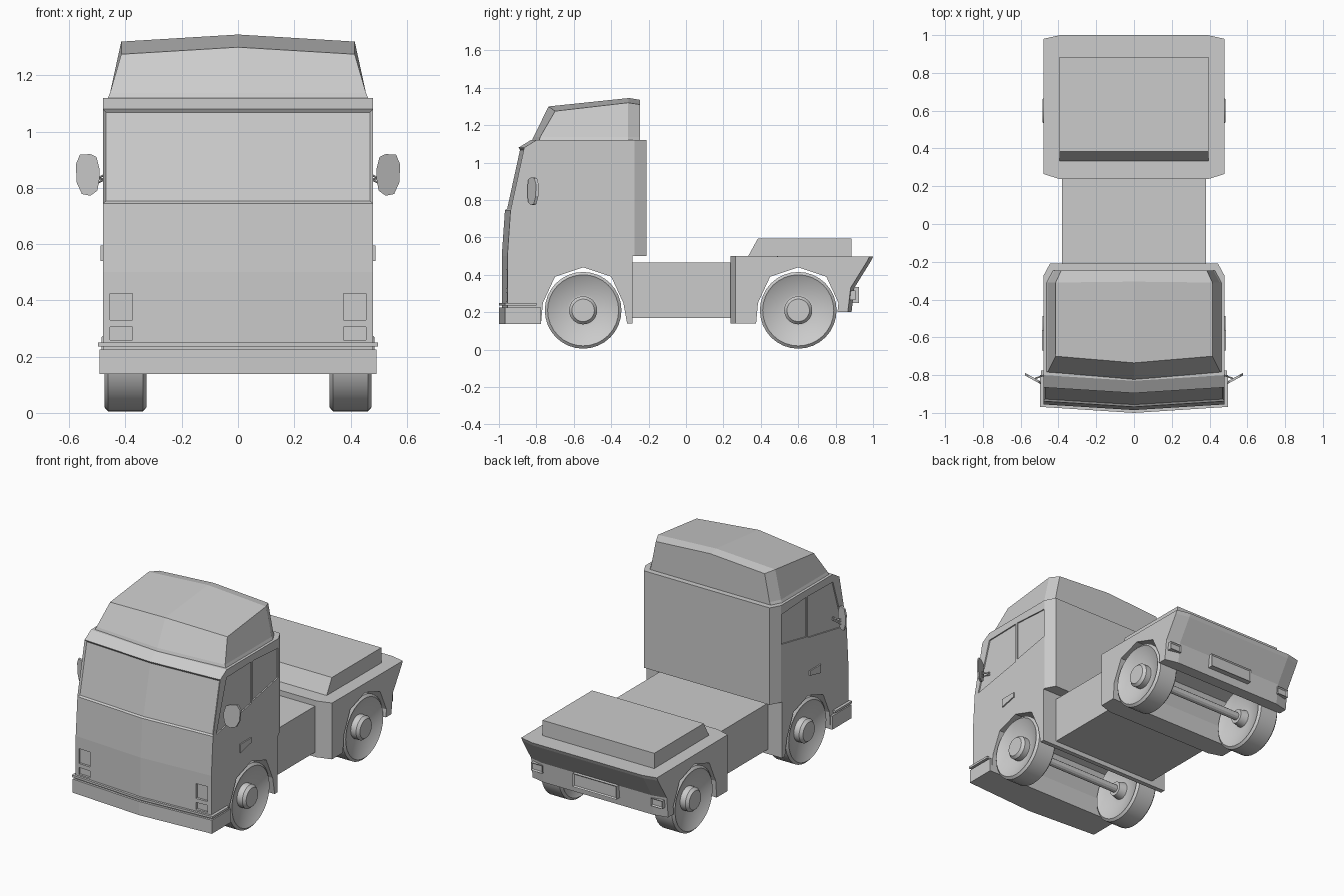
import bpy, bmesh, math
from mathutils import Vector

if "Cube" in bpy.data.objects:
    bpy.data.objects.remove(bpy.data.objects["Cube"])

grey = bpy.data.materials.new("plain_grey")
grey.diffuse_color = (0.6, 0.6, 0.6, 1)
grey.use_nodes = True
grey.node_tree.nodes["Principled BSDF"].inputs["Base Color"].default_value = grey.diffuse_color


def finish(name, bm):
    bmesh.ops.recalc_face_normals(bm, faces=bm.faces)
    me = bpy.data.meshes.new(name)
    bm.to_mesh(me)
    bm.free()
    me.materials.append(grey)
    ob = bpy.data.objects.new(name, me)
    bpy.context.collection.objects.link(ob)
    return ob


def loft_bm(rings):
    """Skin equal-length point rings and cap both ends."""
    bm = bmesh.new()
    vs = [[bm.verts.new(p) for p in r] for r in rings]
    n = len(vs[0])
    for a, b in zip(vs, vs[1:]):
        for i in range(n):
            j = (i + 1) % n
            bm.faces.new((a[i], a[j], b[j], b[i]))
    bm.faces.new(vs[0])
    bm.faces.new(vs[-1])
    bmesh.ops.recalc_face_normals(bm, faces=bm.faces)
    return bm


def loft(name, rings):
    return finish(name, loft_bm(rings))


def box(name, x0, x1, y0, y1, z0, z1):
    return loft(name, [[(x0, y0, z), (x1, y0, z), (x1, y1, z), (x0, y1, z)] for z in (z0, z1)])


def side_prism(name, pts, x0, x1):
    return loft(name, [[(x, y, z) for y, z in pts] for x in (x0, x1)])


def rod(name, p, q, r, n=8):
    p, q = Vector(p), Vector(q)
    rot = (q - p).to_track_quat('Z', 'Y')
    circ = [rot @ Vector((r * math.cos(t), r * math.sin(t), 0))
            for t in (2 * math.pi * i / n for i in range(n))]
    return loft(name, [[c + e for c in circ] for e in (p, q)])


def cut(target, cutter):
    cutter.hide_render = True
    m = target.modifiers.new("cut", 'BOOLEAN')
    m.operation, m.solver, m.object = 'DIFFERENCE', 'EXACT', cutter
    bpy.context.view_layer.objects.active = target
    bpy.ops.object.modifier_apply(modifier=m.name)
    bpy.data.objects.remove(cutter)


FRONT, REAR, WIDE = -0.55, 0.6, 0.48
ARCH = [(.215, .25), (.15, .39), (0, .44), (-.15, .39), (-.215, .25)]

# Cab: side profile lofted across the width, front drawn to a shallow V
def cab_ring(x):
    d = -.03 * (1 - abs(x) / WIDE)
    back = -.275 if abs(x) > .46 else -.21
    nose = [(-.955, .14), (-.955, .25), (-.955, .5), (-.938, .745), (-.865, 1.08), (-.80, 1.12)]
    pts = [(y + d, z) for y, z in nose]
    pts += [(back, 1.12), (back, .5), (-.285, .5), (-.285, .14), (-.315, .14)]
    pts += [(FRONT + y, z) for y, z in ARCH] + [(-.775, .14)]
    return [(x, y, z) for y, z in pts]


bm = loft_bm([cab_ring(x) for x in (-WIDE, -.445, 0, .445, WIDE)])
glass = [f for f in bm.faces if f.normal.y < -.5 and .8 < f.calc_center_median().z < 1.05]
bmesh.ops.inset_region(bm, faces=glass, thickness=.01, depth=-.01, use_even_offset=True)
cab = finish("cab", bm)

# Recessed side windows and headlights
WINDOWS = [[(-.905, .745), (-.80, 1.07), (-.55, 1.075), (-.55, .81)],
           [(-.535, 1.075), (-.28, 1.06), (-.28, .87), (-.535, .82)]]
for s in (1, -1):
    for w in WINDOWS:
        cut(cab, side_prism("window_cutter", w, s * .472, s * .52))
    for z0, z1 in ((.33, .425), (.26, .305)):
        cut(cab, box("headlight_cutter", s * .375, s * .455, -1.1, -.945, z0, z1))

# Bumper and trim strip
def v_strip(name, x, back, z0, z1):
    plan = [(-x, back), (-x, -.968), (0, -1), (x, -.968), (x, back)]
    loft(name, [[(a, b, z) for a, b in plan] for z in (z0, z1)])


v_strip("front_bumper", .493, -.775, .138, .225)
v_strip("bumper_trim", .498, -.80, .236, .25)

# Roof fairing
def fairing_ring(x, zs, xb, front, nose):
    z_front, z_nose, z_side, z_back, z_mid = zs
    return [(0, nose, z_nose), (x, front, z_front), (x, -.31, z_side), (xb, -.245, z_back),
            (0, -.245, z_mid), (-xb, -.245, z_back), (-x, -.31, z_side), (-x, front, z_front)]


bm = loft_bm([fairing_ring(.465, [1.115] * 5, .43, -.785, -.825),
              fairing_ring(.455, [1.137] * 5, .42, -.78, -.815),
              fairing_ring(.415, (1.275, 1.30, 1.32, 1.31, 1.335), .385, -.70, -.735)])
bm.verts.ensure_lookup_table()
top = bm.verts[16:24]
for f in [f for f in bm.faces if len(f.verts) == 8 and f.calc_center_median().z > 1.2]:
    bm.faces.remove(f)
ridge = bm.verts.new((0, -.305, 1.345))
for a, b, c in ((0, 1, 2), (0, 7, 6)):
    bm.faces.new((top[a], top[b], top[c], ridge))
for a, b, c in ((2, 3, 4), (6, 5, 4)):
    bm.faces.new((top[a], top[b], top[c], ridge))
finish("roof_fairing", bm)

# Chassis between cab and rear body
box("chassis", -.38, .38, -.30, .27, .17, .465)

# Rear body with wheel arches and an undercut tail
def rear_ring(x):
    edge = abs(x) > .45
    f, r = (.265, .98) if edge else (.237, 1.0)
    pts = [(f, .5), (f, .14), (.375, .14)]
    pts += [(REAR + y, z) for y, z in reversed(ARCH)]
    pts += [(.81, .2), (r - .115, .2), (r - .10, .33), (r - .01, .475), (r, .497)]
    return [(x, y, z) for y, z in pts]


loft("rear_body", [rear_ring(x) for x in (-WIDE, -.39, .39, WIDE)])
side_prism("load_deck", [(.33, .495), (.385, .595), (.885, .595), (.885, .495)], -.395, .395)

# Rear number plate holder and tail lights
def tail_plate(name, x, half, y, z0, z1):
    o = box(name, x - half, x + half, .86, y, z0, z1)
    b = bmesh.new()
    b.from_mesh(o.data)
    face = [f for f in b.faces if f.normal.y > .9]
    bmesh.ops.inset_region(b, faces=face, thickness=.01, depth=-.008)
    b.to_mesh(o.data)
    b.free()


tail_plate("plate_holder", 0, .155, .925, .25, .335)
for s in (1, -1):
    tail_plate("tail_light", s * .425, .04, .905, .265, .315)

# Wheels (lathe around x) and axles
WHEEL = [(.31, .045), (.36, .055), (.36, .08), (.332, .18), (.325, .19), (.338, .205), (.462, .205),
         (.475, .19), (.469, .18), (.43, .085), (.43, .075), (.468, .075), (.485, .06)]
N = 32
for y, label in ((FRONT, "front"), (REAR, "rear")):
    rod(label + "_axle", (-.34, y, .21), (.34, y, .21), .025, 12)
    for s in (1, -1):
        w = loft(label + "_wheel", [[(s * x, y + r * math.cos(2 * math.pi * i / N),
                                      .21 + r * math.sin(2 * math.pi * i / N))
                                     for i in range(N)] for x, r in WHEEL])
        bpy.ops.object.select_all(action='DESELECT')
        w.select_set(True)
        bpy.context.view_layer.objects.active = w
        bpy.ops.object.shade_smooth_by_angle(angle=math.radians(30))

# Door handles and wing mirrors
MIRROR = [(.525, .92), (.562, .918), (.576, .885), (.574, .82), (.555, .778),
          (.525, .772), (.50, .79), (.493, .83), (.493, .87), (.503, .91)]
for s in (1, -1):
    side_prism("door_handle", [(-.67, .54), (-.67, .595), (-.56, .595), (-.56, .565)],
               s * .475, s * .488)
    loft("wing_mirror", [[(s * x, -.85 + (x - .49) * .55 + t, z) for x, z in MIRROR]
                         for t in (0, .014)])
    for z0, z1 in ((.845, .82), (.83, .80), (.83, .84)):
        rod("mirror_arm", (s * .475, -.80, z0), (s * .535, -.822, z1), .004, 6)
